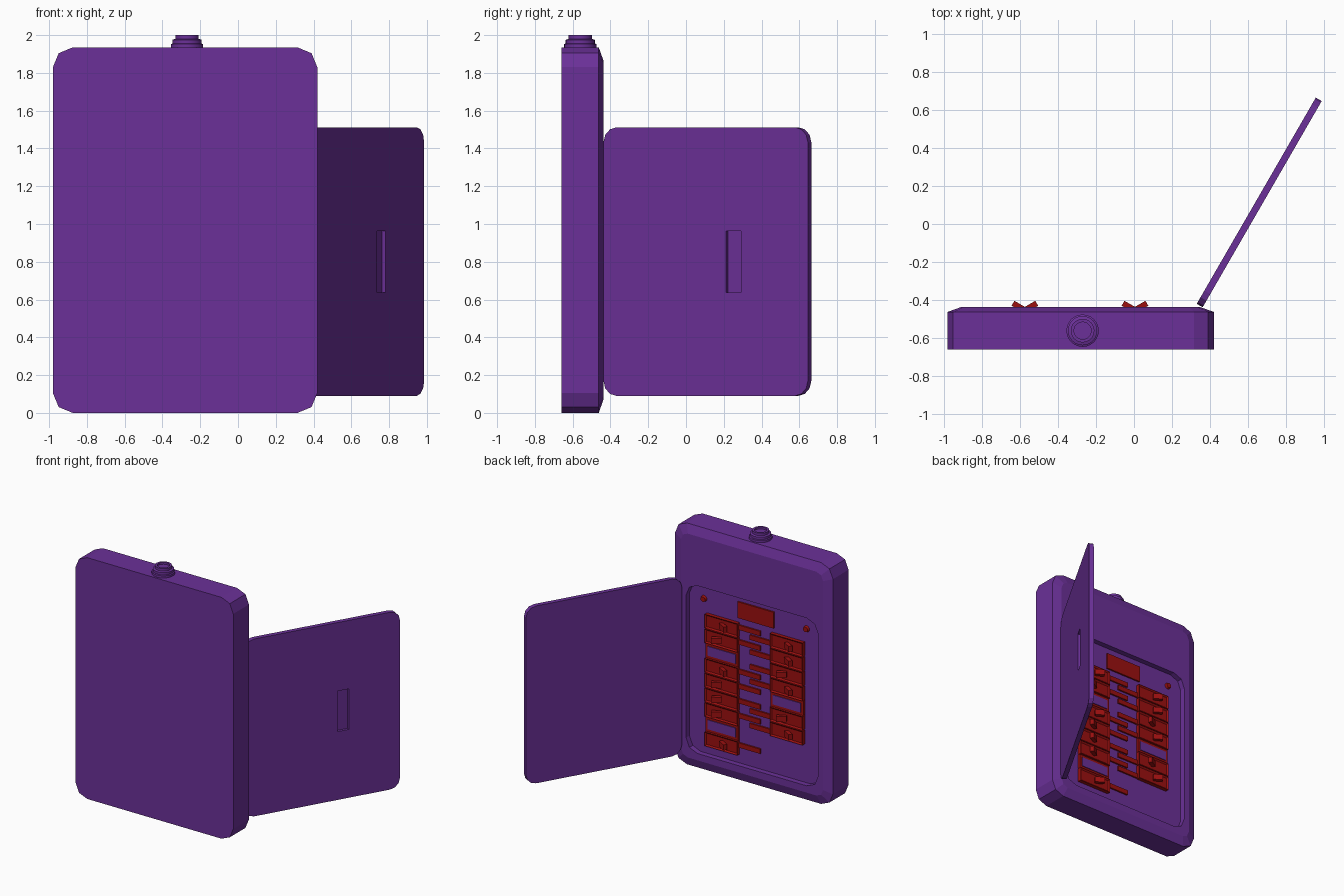
import bpy, bmesh, math
from mathutils import Matrix, Vector

if "Cube" in bpy.data.objects:
    bpy.data.objects.remove(bpy.data.objects["Cube"])


def material(name, color):
    m = bpy.data.materials.new(name)
    m.use_nodes = True
    m.diffuse_color = color
    m.node_tree.nodes["Principled BSDF"].inputs["Base Color"].default_value = color
    return m


purple = material("purple paint", (0.147, 0.03, 0.314, 1))
red = material("dark red", (0.33, 0.005, 0.005, 1))


def finish(name, bm, mat, matrix=None):
    bmesh.ops.recalc_face_normals(bm, faces=bm.faces)
    mesh = bpy.data.meshes.new(name)
    bm.to_mesh(mesh)
    bm.free()
    mesh.materials.append(mat)
    ob = bpy.data.objects.new(name, mesh)
    bpy.context.collection.objects.link(ob)
    if matrix:
        ob.matrix_world = matrix
    return ob


def rounded(x0, x1, z0, z1, r, segs, y):
    """Rounded rectangle loop in the xz plane."""
    pts = []
    corners = [(x1 - r, z1 - r), (x0 + r, z1 - r), (x0 + r, z0 + r), (x1 - r, z0 + r)]
    for q, (cx, cz) in enumerate(corners):
        for i in range(segs + 1):
            a = math.pi / 2 * (q + i / segs)
            pts.append((cx + r * math.cos(a), y, cz + r * math.sin(a)))
    return pts


def loft(name, loops, mat, matrix=None):
    """Skin a stack of loops and cap both ends."""
    bm = bmesh.new()
    rings = [[bm.verts.new(p) for p in loop] for loop in loops]
    n = len(rings[0])
    for a, b in zip(rings, rings[1:]):
        for i in range(n):
            j = (i + 1) % n
            bm.faces.new((a[i], a[j], b[j], b[i]))
    bm.faces.new(rings[0])
    bm.faces.new(rings[-1])
    return finish(name, bm, mat, matrix)


def box(name, center, size, mat, turn=0.0, inset=None):
    bm = bmesh.new()
    bmesh.ops.create_cube(bm, size=1)
    bmesh.ops.scale(bm, vec=size, verts=bm.verts)
    if inset:
        back = [f for f in bm.faces if f.normal.y > 0.9]
        bmesh.ops.inset_region(bm, faces=back, thickness=inset[0], depth=-inset[1])
    m = Matrix.Translation(center) @ Matrix.Rotation(turn, 4, "Z")
    return finish(name, bm, mat, m)


# Cabinet: chamfered shell with a recessed bay in its back
L, R, TOP = -0.98, 0.42, 1.935
FACE, FLOOR = -0.437, -0.48
MID = (L + R) / 2
loft("cabinet", [
    rounded(L, R, 0, TOP, 0.105, 2, -0.66),
    rounded(L, R, 0, TOP, 0.105, 2, -0.462),
    rounded(L + 0.07, R - 0.07, 0.07, TOP - 0.07, 0.06, 2, FACE),
    rounded(MID - 0.585, MID + 0.585, 0.125, 1.47, 0.1, 2, FACE),
    rounded(MID - 0.585, MID + 0.585, 0.125, 1.47, 0.1, 2, FLOOR),
], purple)

# Door swung open, with a recessed pull on its outer side
swing = Matrix.Translation((0.345, -0.428, 0)) @ Matrix.Rotation(math.radians(60), 4, "Z")
T = 0.018
door = loft("door", [rounded(0, 1.25, 0.09, 1.512, 0.08, 3, y) for y in (-T, T)], purple, swing)
cutter = box("pull_cutter", (0, 0, 0), (0.09, 0.04, 0.325), purple)
cutter.matrix_world = swing @ Matrix.Translation((0.795, -T, 0.8))
cutter.hide_render = True
cut = door.modifiers.new("pull", "BOOLEAN")
cut.operation = "DIFFERENCE"
cut.object = cutter
bpy.context.view_layer.objects.active = door
bpy.ops.object.modifier_apply(modifier="pull")
bpy.data.objects.remove(cutter)


# Stepped conduit fitting on top
def circle(r, z):
    return [(-0.27 + r * math.cos(a), -0.56 + r * math.sin(a), z)
            for a in (math.tau * i / 24 for i in range(24))]


steps = [(0.085, 1.92), (0.085, 1.952), (0.077, 1.956), (0.077, 1.975),
         (0.062, 1.98), (0.062, 2.0), (0.045, 2.0), (0.045, 1.985)]
fitting = loft("conduit_fitting", [circle(r, z) for r, z in steps], purple)
bpy.ops.object.select_all(action="DESELECT")
fitting.select_set(True)
bpy.context.view_layer.objects.active = fitting
bpy.ops.object.shade_smooth_by_angle(angle=math.radians(30))

# Breaker columns: '+' and '-' give the lever direction, 'o' is a blank slot
PITCH, START = 0.118, 1.255
columns = [("left", 0.005, -1, "-+o-+++o-"), ("right", -0.573, 1, "--+-o+-")]
for side, x, toward, rows in columns:
    for i, kind in enumerate(rows):
        z = START - PITCH * (i + 0.5)
        tag = f"{side}_{i + 1}"
        if kind == "o":
            box("blank_frame_" + tag, (x, -0.472, z), (0.29, 0.02, PITCH), red)
            box("blank_plate_" + tag, (x, -0.46, z), (0.25, 0.008, 0.075), purple)
            continue
        box("breaker_" + tag, (x, -0.466, z), (0.29, 0.032, PITCH - 0.006), red, 0, (0.016, 0.01))
        s = 1 if kind == "+" else -1
        box("lever_" + tag, (x + s * 0.03, -0.435, z), (0.075, 0.03, 0.045), red,
            s * math.radians(30))
        # Label strip beside the breaker
        dz = 0.02 if side == "left" else -0.033
        box("label_" + tag, (x + toward * 0.24, -0.474, z + dz), (0.19, 0.014, 0.038), red)

# Heading plate and panel screws
box("heading_plate", (MID - 0.01, -0.474, 1.355), (0.32, 0.014, 0.13), red)
for side in (-1, 1):
    bm = bmesh.new()
    bmesh.ops.create_cone(bm, cap_ends=True, segments=12, radius1=0.026, radius2=0.02, depth=0.02)
    m = Matrix.Translation((MID + side * 0.455, -0.472, 1.36)) @ Matrix.Rotation(-math.pi / 2, 4, "X")
    finish("screw_left" if side > 0 else "screw_right", bm, red, m)
